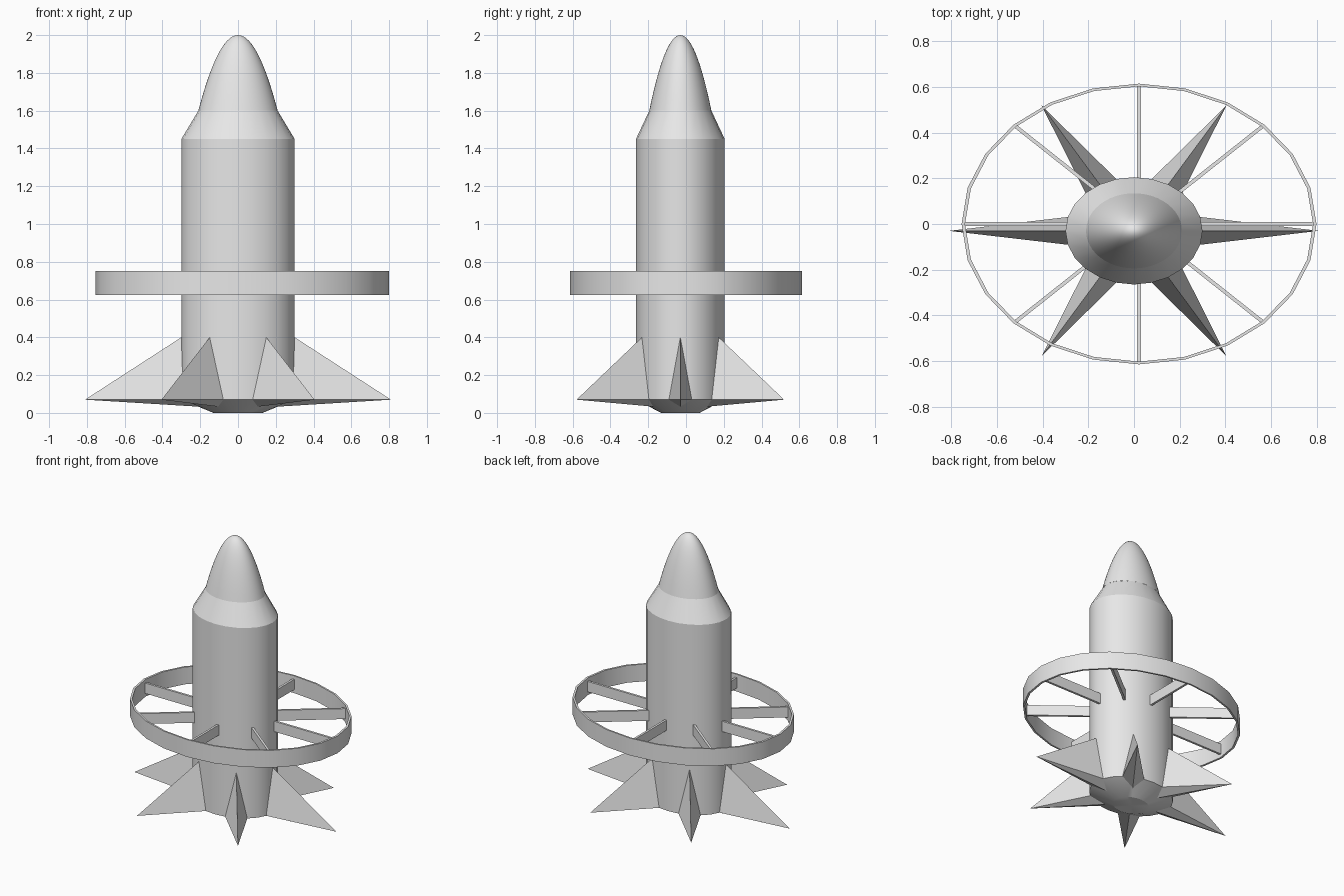
import bpy, bmesh, math
from math import cos, sin, pi, radians

if "Cube" in bpy.data.objects:
    bpy.data.objects.remove(bpy.data.objects["Cube"])

SQUASH = 0.783      # depth of the oval plan relative to its width
BODY_Y = -0.03      # hull axis offset
RING_X = 0.022      # ring centre offset
GREY = (0.8, 0.8, 0.8, 1)

grey = bpy.data.materials.new("plain grey")
grey.use_nodes = True
grey.diffuse_color = GREY
grey.node_tree.nodes["Principled BSDF"].inputs["Base Color"].default_value = GREY


def oval(radius, angle, z, centre=(0, BODY_Y), squash=SQUASH):
    return (centre[0] + radius * cos(angle),
            centre[1] + radius * squash * sin(angle), z)


def finish(name, bm):
    bmesh.ops.recalc_face_normals(bm, faces=bm.faces)
    mesh = bpy.data.meshes.new(name)
    bm.to_mesh(mesh)
    bm.free()
    mesh.materials.append(grey)
    obj = bpy.data.objects.new(name, mesh)
    bpy.context.collection.objects.link(obj)
    bpy.ops.object.select_all(action='DESELECT')
    obj.select_set(True)
    bpy.context.view_layer.objects.active = obj
    bpy.ops.object.shade_smooth_by_angle(angle=radians(25))
    return obj


def lathe(name, profile, sides, closed=False, **plan):
    """Sweep (radius, z) points around an oval; closed joins last to first."""
    bm = bmesh.new()
    rows = []
    for r, z in profile:
        if r == 0:
            rows.append([bm.verts.new(oval(0, 0, z, **plan))] * sides)
        else:
            rows.append([bm.verts.new(oval(r, 2 * pi * i / sides, z, **plan))
                         for i in range(sides)])
    pairs = list(zip(rows, rows[1:]))
    if closed:
        pairs.append((rows[-1], rows[0]))
    for low, high in pairs:
        for i in range(sides):
            j = (i + 1) % sides
            corners = dict.fromkeys((low[i], low[j], high[j], high[i]))
            bm.faces.new(list(corners))
    return finish(name, bm)


# Hull with tapered base and shoulder
lathe("hull", [(0, 0), (0.13, 0), (0.3, 0.07), (0.3, 1.45), (0.21, 1.6), (0, 1.6)], 24)

# Parabolic nose cone
steps = 14
nose = [(0.21 * (1 - k / steps), 2 - 0.4 * (1 - k / steps) ** 2)
        for k in range(steps + 1)]
nose[-1] = (0, 2)
lathe("nose_cone", nose, 48)

# Ring around the hull
ring_plan = dict(centre=(RING_X, 0), squash=0.791)
lathe("ring", [(0.777, 0.625), (0.777, 0.75), (0.762, 0.75), (0.762, 0.625)],
      24, closed=True, **ring_plan)

# Spokes joining hull and ring
for k in range(8):
    a = k * pi / 4
    x0, y0, _ = oval(0.15, a, 0, **ring_plan)
    x1, y1, _ = oval(0.768, a, 0, **ring_plan)
    length = math.hypot(x1 - x0, y1 - y0)
    nx, ny = -(y1 - y0) / length * 0.008, (x1 - x0) / length * 0.008
    bm = bmesh.new()
    base = [bm.verts.new((x + s * nx, y + s * ny, 0.65))
            for x, y, s in ((x0, y0, 1), (x0, y0, -1), (x1, y1, -1), (x1, y1, 1))]
    face = bm.faces.new(base)
    top = bmesh.ops.extrude_face_region(bm, geom=[face])
    bmesh.ops.translate(bm, vec=(0, 0, 0.075),
                        verts=[v for v in top["geom"] if isinstance(v, bmesh.types.BMVert)])
    finish(f"spoke_{k + 1}", bm)

# Pointed tail fins
for k in range(6):
    a = k * pi / 3
    spread = pi / 12
    bm = bmesh.new()
    apex = bm.verts.new(oval(0.3, a, 0.4))
    left = bm.verts.new(oval(0.3, a + spread, 0.07))
    right = bm.verts.new(oval(0.3, a - spread, 0.07))
    tip = bm.verts.new(oval(0.81, a, 0.07))
    keel = bm.verts.new(oval(0.21, a, 0.033))
    for tri in ((apex, left, tip), (apex, tip, right), (left, keel, tip),
                (right, tip, keel), (apex, right, left), (left, right, keel)):
        bm.faces.new(tri)
    finish(f"tail_fin_{k + 1}", bm)
